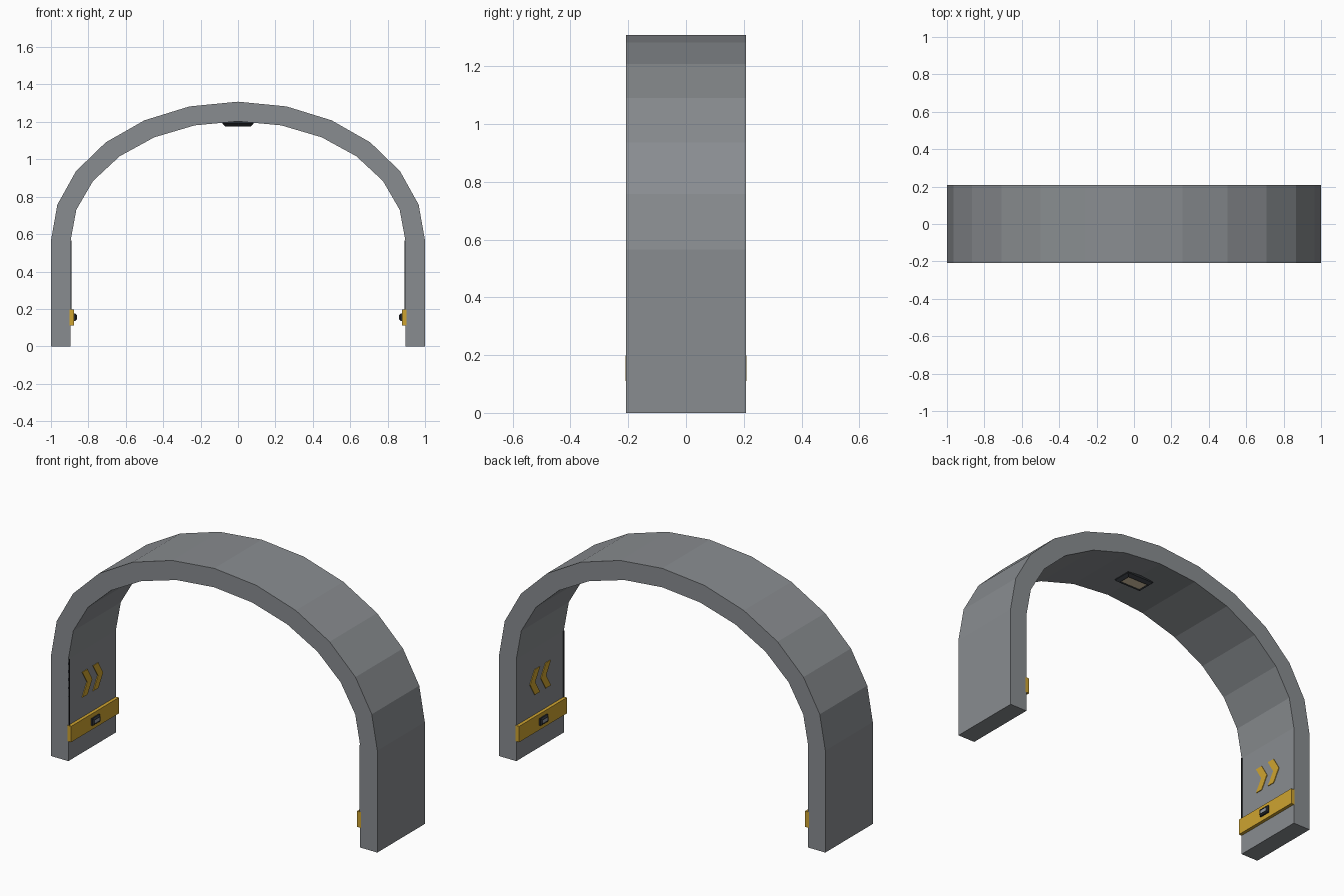
import bpy, bmesh
from math import cos, sin, pi
from mathutils import Matrix, Vector

cube = bpy.data.objects.get("Cube")
if cube:
    bpy.data.objects.remove(cube)

HALF = 0.208      # half depth of the arch
SPRING = 0.565    # height where the curve begins
WALL = 0.895      # inner face of each leg


def material(name, rgb):
    m = bpy.data.materials.new(name)
    m.use_nodes = True
    m.diffuse_color = (*rgb, 1)
    m.node_tree.nodes["Principled BSDF"].inputs["Base Color"].default_value = (*rgb, 1)
    return m


GREY = material("grey metal", (0.25, 0.265, 0.28))
GOLD = material("golden yellow", (0.62, 0.37, 0.03))
DARK = material("dark trim", (0.022, 0.025, 0.03))
LENS = material("warm lens", (0.75, 0.62, 0.42))
STEEL = material("pale steel", (0.3, 0.33, 0.37))


def finish(bm, name, *mats):
    bmesh.ops.recalc_face_normals(bm, faces=bm.faces[:])
    mesh = bpy.data.meshes.new(name)
    bm.to_mesh(mesh)
    bm.free()
    for m in mats:
        mesh.materials.append(m)
    ob = bpy.data.objects.new(name, mesh)
    bpy.context.collection.objects.link(ob)
    return ob


def box(name, lo, hi, mat):
    lo, hi = Vector(lo), Vector(hi)
    bm = bmesh.new()
    bmesh.ops.create_cube(bm, size=1, matrix=Matrix.Translation((lo + hi) / 2)
                          @ Matrix.Diagonal((*(hi - lo), 1)))
    return finish(bm, name, mat)


def lamp(name, a, b, depth, matrix, mat):
    """Chamfered housing growing along local z, with a sunken inset lens."""
    bm = bmesh.new()
    c = depth * 0.5
    rings = []
    for x, y, z in ((a, b, 0), (a, b, depth - c), (a - c, b - c, depth)):
        rings.append([bm.verts.new(p) for p in
                      ((-x, -y, z), (x, -y, z), (x, y, z), (-x, y, z))])
    bm.faces.new(rings[0])
    for r, s in zip(rings, rings[1:]):
        for i in range(4):
            j = (i + 1) % 4
            bm.faces.new((r[i], r[j], s[j], s[i]))
    lens = bm.faces.new(rings[-1])
    bm.normal_update()
    bmesh.ops.inset_region(bm, faces=[lens], thickness=b * 0.16, depth=-depth * 0.15)
    lens.material_index = 1
    bm.transform(matrix)
    return finish(bm, name, DARK, mat)


# Arch: matched outer and inner outlines swept through the depth
def outline(rx, rz):
    curve = [(rx * cos(i * pi / 12), SPRING + rz * sin(i * pi / 12)) for i in range(13)]
    return [(rx, 0)] + curve + [(-rx, 0)]


bm = bmesh.new()
sections = []
for (ox, oz), (ix, iz) in zip(outline(1, 0.743), outline(WALL, 0.638)):
    sections.append([bm.verts.new(p) for p in
                     ((ox, -HALF, oz), (ox, HALF, oz), (ix, HALF, iz), (ix, -HALF, iz))])
for r, s in zip(sections, sections[1:]):
    for i in range(4):
        j = (i + 1) % 4
        bm.faces.new((r[i], r[j], s[j], s[i]))
bm.faces.new(sections[0])
bm.faces.new(sections[-1])
finish(bm, "arch", GREY)

# Ceiling lamp under the crown
lamp("ceiling_lamp", 0.083, 0.052, 0.03,
     Matrix.Translation((0, 0, 1.205)) @ Matrix.Rotation(pi, 4, 'X'), LENS)

# Fittings on the inner face of each leg
for side, s in (("left", 1), ("right", -1)):
    def span(name, x0, x1, y0, y1, z0, z1, mat):
        xs = sorted((s * x0, s * x1))
        box(side + name, (xs[0], y0, z0), (xs[1], y1, z1), mat)

    span("_band", WALL + 0.005, 0.877, -HALF - 0.001, HALF + 0.001, 0.11, 0.198, GOLD)
    span("_edge_strip", WALL + 0.003, WALL - 0.005, -HALF, -HALF + 0.006, 0.198, SPRING, DARK)
    lamp(side + "_button", 0.02, 0.033, 0.016,
         Matrix.Translation((s * 0.878, 0, 0.155)) @ Matrix.Rotation(-s * pi / 2, 4, 'Y'), STEEL)

    # Two chevrons pointing to the back
    for n, y in enumerate((-0.09, 0.005)):
        bm = bmesh.new()
        for flip in (1, -1):
            quad = [bm.verts.new((s * (WALL - 0.004), y + dy, 0.378 + flip * dz)) for dy, dz in
                    ((0, 0.07), (0.045, 0.07), (0.087, 0), (0.042, 0))]
            face = bm.faces.new(quad)
            ext = bmesh.ops.extrude_face_region(bm, geom=[face])
            moved = [v for v in ext["geom"] if isinstance(v, bmesh.types.BMVert)]
            bmesh.ops.translate(bm, verts=moved, vec=(s * 0.005, 0, 0))
        finish(bm, f"{side}_chevron_{n + 1}", GOLD)
